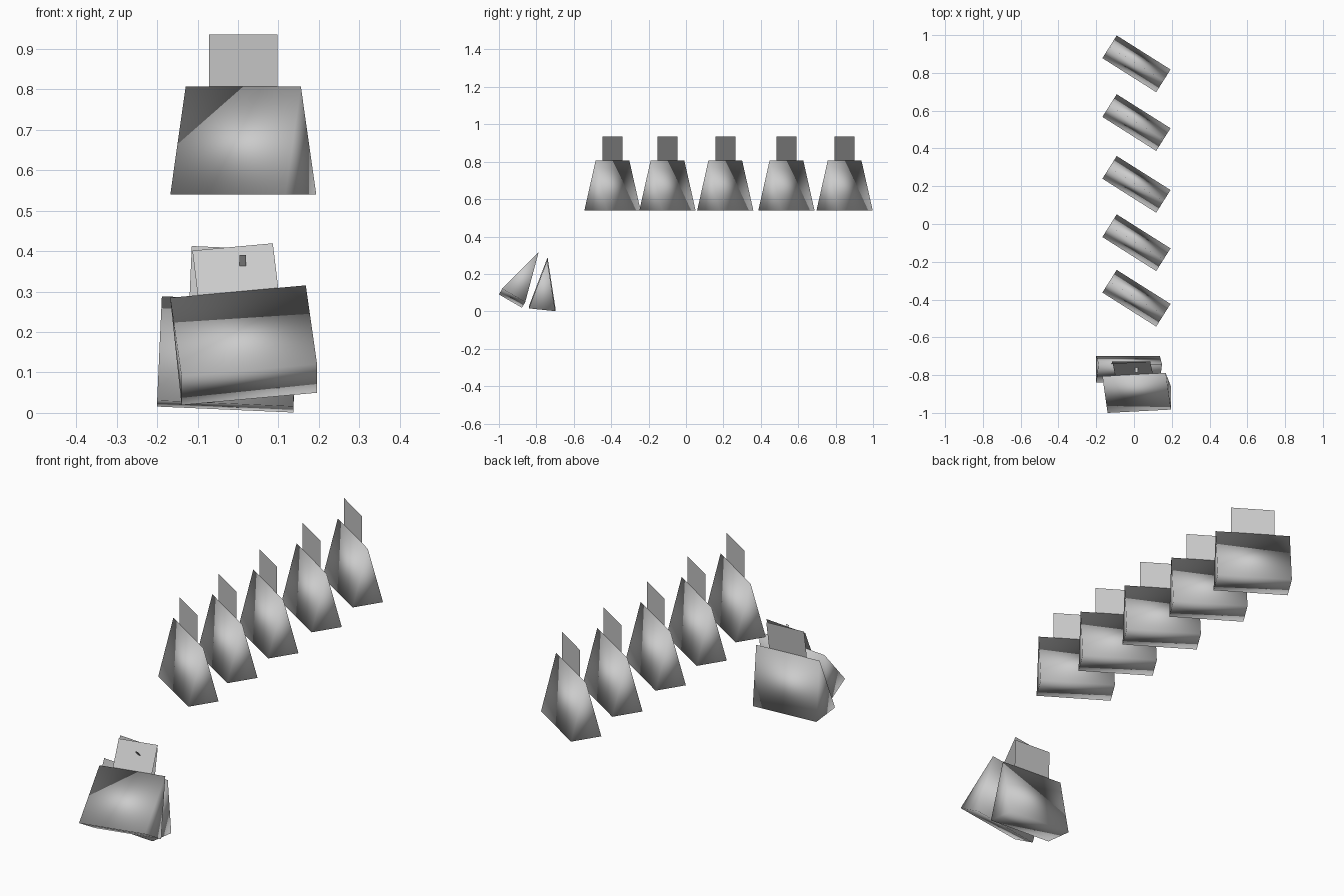
import bpy
from math import radians
from mathutils import Euler, Matrix, Vector

if "Cube" in bpy.data.objects:
    bpy.data.objects.remove(bpy.data.objects["Cube"])

L, D, H = 0.337, 0.142, 0.267      # bag length, base depth, height
TAG_W, TAG_H = 0.2, 0.128          # header card


def mesh_object(name, verts, faces, matrix=Matrix(), smooth=False):
    me = bpy.data.meshes.new(name)
    me.from_pydata(verts, [], faces)
    if smooth:
        me.shade_smooth()
    ob = bpy.data.objects.new(name, me)
    ob.matrix_world = matrix
    bpy.context.collection.objects.link(ob)
    return ob


def bag(name, ridge, tilt=0, roll=0, yaw=0):
    """Wedge-shaped bag with a flat header card; origin at the ridge centre."""
    rot = (Matrix.Rotation(radians(yaw), 4, 'Z')
           @ Matrix.Rotation(radians(tilt), 4, 'X')
           @ Matrix.Rotation(radians(roll), 4, 'Y'))
    m = Matrix.Translation(ridge) @ rot
    a, b, t = L / 2, D / 2, TAG_W / 2
    # pouch: triangular prism with softened shading
    mesh_object(name + "_pouch",
                [(-a, -b, -H), (a, -b, -H), (a, b, -H), (-a, b, -H),
                 (-a, 0, 0), (a, 0, 0)],
                [(0, 3, 2, 1), (0, 1, 5, 4), (2, 3, 4, 5), (3, 0, 4), (1, 2, 5)],
                m, smooth=True)
    # header card: thin sheet rising from the ridge
    mesh_object(name + "_header_card",
                [(-t, 0, 0), (t, 0, 0), (t, 0, TAG_H), (-t, 0, TAG_H)],
                [(0, 1, 2, 3)], m)


# row of hanging bags
for i, y in enumerate((-0.393, -0.099, 0.21, 0.537, 0.848)):
    bag(f"hanging_bag_{i + 1}", (0.013, y, 0.807), yaw=-32.3)

# two bags leaning together on the floor
bag("front_leaning_bag", (0.0, -0.797, 0.300), tilt=-30, roll=-6)
bag("rear_leaning_bag", (-0.02, -0.741, 0.281), tilt=-6, roll=2.5)

# small hanging tab between the header cards
mesh_object("small_tab",
            [(0.004, -0.745, 0.345), (0.02, -0.745, 0.345),
             (0.02, -0.785, 0.39), (0.004, -0.785, 0.39)],
            [(0, 1, 2, 3)])
